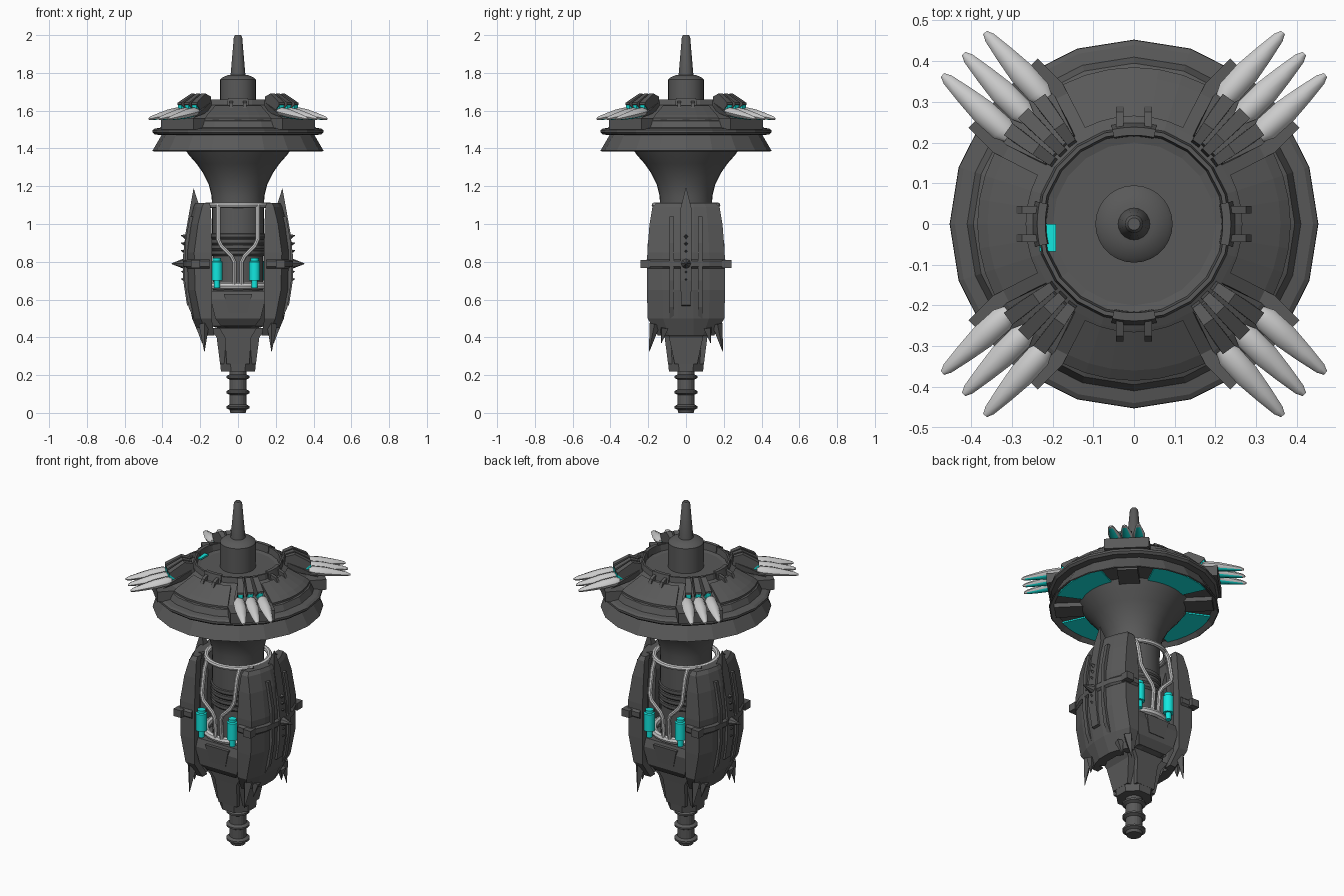
import bpy, bmesh, math
from mathutils import Matrix, Vector

if "Cube" in bpy.data.objects:
    bpy.data.objects.remove(bpy.data.objects["Cube"])

def material(name, c):
    m = bpy.data.materials.new(name)
    m.diffuse_color = (*c, 1)
    m.use_nodes = True
    m.node_tree.nodes["Principled BSDF"].inputs["Base Color"].default_value = m.diffuse_color
    return m

DARK = material("dark_metal", (0.1, 0.1, 0.1))
GREY = material("light_grey", (0.6, 0.6, 0.6))
CYAN = material("cyan_glow", (0.006, 0.8, 0.74))
I = Matrix.Identity(4)

def rot(deg):
    return Matrix.Rotation(math.radians(deg), 4, 'Z')

def loft(name, rings, mat, M=I, smooth=0):
    """Skin equal-length rings of points into one capped solid."""
    bm = bmesh.new()
    vs = [[bm.verts.new(M @ Vector(p)) for p in r] for r in rings]
    n = len(rings[0])
    for a, b in zip(vs, vs[1:]):
        for i in range(n):
            bm.faces.new((a[i], a[(i + 1) % n], b[(i + 1) % n], b[i]))
    bm.faces.new(vs[0])
    bm.faces.new(vs[-1])
    bmesh.ops.recalc_face_normals(bm, faces=bm.faces)
    me = bpy.data.meshes.new(name)
    bm.to_mesh(me)
    bm.free()
    me.materials.append(mat)
    o = bpy.data.objects.new(name, me)
    bpy.context.collection.objects.link(o)
    if smooth:
        bpy.ops.object.select_all(action='DESELECT')
        o.select_set(True)
        bpy.context.view_layer.objects.active = o
        bpy.ops.object.shade_smooth_by_angle(angle=math.radians(smooth))
    return o

def revolve(name, prof, mat, n=24, start=0.0, M=I, smooth=0):
    ring = [start + 2 * math.pi * i / n for i in range(n)]
    return loft(name, [[(r * math.cos(a), r * math.sin(a), z) for a in ring]
                       for r, z in prof], mat, M, smooth)

def box(name, x, y, z, mat, M=I):
    return loft(name, [[(x[0], y[0], k), (x[1], y[0], k), (x[1], y[1], k), (x[0], y[1], k)]
                       for k in z], mat, M)

def prism(name, pts, mat, M=I):
    """Outline points (x, z, half width) extruded along y."""
    return loft(name, [[(x, s * w, z) for x, z, w in pts] for s in (-1, 1)], mat, M)

def sector(name, a, prof, mat, M=I, n=6):
    """Sweep a closed (r, z) section from -a to +a degrees."""
    angs = [math.radians(-a + 2 * a * i / n) for i in range(n + 1)]
    return loft(name, [[(r * math.cos(t), r * math.sin(t), z) for r, z in prof]
                       for t in angs], mat, M)

def spike(name, base, tip, r, mat, M=I, n=6):
    base, tip = Vector(base), Vector(tip)
    q = (tip - base).to_track_quat('Z', 'Y').to_matrix().to_4x4()
    L = (tip - base).length
    return revolve(name, [(r, 0), (r * 0.05, L)], mat, n, 0, M @ Matrix.Translation(base) @ q)

def pipe(name, pts, r, mat, M=I, cyclic=False):
    cu = bpy.data.curves.new(name, 'CURVE')
    cu.dimensions = '3D'
    cu.bevel_depth, cu.bevel_resolution, cu.use_fill_caps = r, 2, True
    sp = cu.splines.new('POLY')
    sp.points.add(len(pts) - 1)
    for p, q in zip(sp.points, pts):
        p.co = (*(M @ Vector(q)), 1)
    sp.use_cyclic_u = cyclic
    cu.materials.append(mat)
    o = bpy.data.objects.new(name, cu)
    bpy.context.collection.objects.link(o)
    bpy.ops.object.select_all(action='DESELECT')
    o.select_set(True)
    bpy.context.view_layer.objects.active = o
    bpy.ops.object.convert(target='MESH')
    bpy.ops.object.shade_smooth_by_angle()

# bottom rod with collars
rod = [(0.04, 0)]
for z in (0.03, 0.11, 0.19):
    rod += [(0.045, z - 0.014), (0.062, z - 0.005), (0.062, z + 0.005), (0.045, z + 0.014)]
revolve("bottom_rod", rod + [(0.045, 0.24)], DARK, 20)

# faceted base and lower body
revolve("base_hub", [(0.098, 0.22), (0.116, 0.40), (0.118, 0.45), (0.155, 0.46), (0.18, 0.60),
                     (0.18, 0.64), (0.14, 0.65)], DARK, 8, math.pi / 8)
# core, ridges and flared neck
core = [(0.135, 0.6), (0.135, 0.83)]
for z in (0.85, 0.88, 0.91, 0.94):
    core += [(0.145, z - 0.01), (0.145, z + 0.008), (0.137, z + 0.01)]
revolve("core", core + [(0.137, 1.0), (0.137, 1.1)], DARK, 32, smooth=30)
revolve("flared_neck", [(0.137, 1.09), (0.14, 1.15), (0.155, 1.21), (0.185, 1.27), (0.22, 1.32),
                        (0.26, 1.365), (0.29, 1.41)], DARK, 32, smooth=40)

# wide dish with skirt, rim disc and recessed top
revolve("dish", [(0.25, 1.41), (0.42, 1.41), (0.447, 1.385), (0.453, 1.388), (0.405, 1.47),
                 (0.44, 1.474), (0.452, 1.485), (0.452, 1.497), (0.44, 1.505), (0.41, 1.51),
                 (0.395, 1.545), (0.365, 1.56), (0.26, 1.62), (0.24, 1.63), (0.235, 1.66),
                 (0.225, 1.66), (0.22, 1.625), (0.20, 1.62), (0.10, 1.62)], DARK, 20)
# central column and antenna
revolve("top_column", [(0.095, 1.61), (0.095, 1.765), (0.085, 1.775), (0.05, 1.79)], DARK, 28, smooth=30)
revolve("antenna", [(0.04, 1.78), (0.022, 1.99), (0.015, 2.0)], DARK, 20, smooth=40)
box("rim_light", (-0.232, -0.192), (-0.068, 0.0), (1.63, 1.639), CYAN)

for k in range(4):
    A = rot(90 * k)
    # glowing underside, raised top panels and rim brackets
    sector("underside_light", 25, [(0.285, 1.402), (0.42, 1.402), (0.42, 1.411), (0.285, 1.411)], CYAN, A)
    sector("dish_panel", 27, [(0.27, 1.60), (0.265, 1.628), (0.36, 1.578), (0.385, 1.56),
                              (0.385, 1.545)], DARK, A)
    sector("rim_block", 13, [(0.215, 1.63), (0.218, 1.668), (0.238, 1.668), (0.25, 1.62)], DARK, A)
    for s in (-1, 1):
        prism("rim_bracket", [(0.23, 1.60, 0.009), (0.23, 1.655, 0.009), (0.275, 1.64, 0.009),
                              (0.30, 1.595, 0.009)], DARK, A @ Matrix.Translation((0, s * 0.035, 0)))
    # diagonal mounts
    D = rot(45 + 90 * k)
    box("under_block", (0.26, 0.42), (-0.055, 0.055), (1.385, 1.42), DARK, D)
    box("claw_mount", (0.30, 0.455), (-0.12, 0.12), (1.50, 1.56), DARK, D)
    prism("claw_bed", [(0.25, 1.60, 0.05), (0.26, 1.64, 0.05), (0.36, 1.60, 0.085),
                       (0.42, 1.56, 0.085)], DARK, D)
    for s in (-1, 0, 1):
        # rib with a small gem under its outer end
        R = D @ Matrix.Translation((0.25, s * 0.033, 0)) @ rot(s * 9)
        prism("rib", [(-0.01, 1.60, 0.012), (0.0, 1.675, 0.012), (0.05, 1.69, 0.015),
                      (0.135, 1.642, 0.018), (0.135, 1.632, 0.018), (0.10, 1.60, 0.018)], DARK, R)
        prism("gem", [(0.10, 1.60, 0.014), (0.10, 1.636, 0.014), (0.134, 1.634, 0.014),
                      (0.134, 1.60, 0.014)], CYAN, R)
        # claw, with glowing lower faces
        F = D @ Matrix.Translation((0.25, s * 0.056, 0)) @ rot(s * 3)
        rings = []
        for x, w, zc, h in ((0.12, 0.02, 1.597, 0.016), (0.145, 0.031, 1.593, 0.024),
                            (0.21, 0.031, 1.582, 0.024), (0.27, 0.023, 1.571, 0.018),
                            (0.325, 0.014, 1.561, 0.011), (0.342, 0.006, 1.557, 0.005)):
            rings.append([(x, w * math.cos(t), zc + h * math.sin(t))
                          for t in (i * math.pi / 4 for i in range(8))])
        claw = loft("claw", rings, GREY, F, smooth=50)
        claw.data.materials.append(CYAN)
        for p in claw.data.polygons:
            if p.index < 32 and p.normal.z < -0.6:
                p.material_index = 1

# side shells: half section mirrored across y, lofted upwards
def section(z, xo, yh, xi, g=0.0):
    half = [(xi, yh + g), (xo - 0.045, yh + g), (xo - 0.015 + g, yh * 0.6), (xo + g, 0.04)]
    inner = [(xo - 0.05, 0.04), (xo - 0.07, yh * 0.5), (xi + 0.03, yh - 0.05), (xi, yh - 0.045)]
    loop = half + [(x, -y) for x, y in reversed(half)]
    loop += [(x, -y) for x, y in reversed(inner)] + inner
    return [(x, y, z) for x, y in loop]

for k in (0, 1):
    S = rot(180 * k)
    loft("side_shell", [section(*v) for v in (
        (0.41, 0.205, 0.15, 0.125), (0.50, 0.243, 0.203, 0.14), (0.65, 0.272, 0.207, 0.138),
        (0.85, 0.277, 0.205, 0.138), (1.0, 0.257, 0.193, 0.14), (1.09, 0.235, 0.178, 0.145),
        (1.11, 0.225, 0.16, 0.15))], DARK, S)
    loft("shell_band", [section(z, 0.276, 0.206, 0.15, g) for z, g in (
        (0.765, 0.0), (0.775, 0.012), (0.803, 0.012), (0.813, 0.0))], DARK, S)
    # central fin with pointed top and studs
    prism("shell_fin", [(0.17, 0.98, 0.034), (0.20, 1.08, 0.03), (0.235, 1.19, 0.002),
                        (0.255, 1.08, 0.03), (0.278, 0.95, 0.03), (0.292, 0.82, 0.03),
                        (0.29, 0.70, 0.03), (0.27, 0.57, 0.025), (0.20, 0.55, 0.02)], DARK, S)
    for z in (0.70, 0.74, 0.85, 0.89, 0.93):
        spike("fin_stud", (0.265, 0, z), (0.302, 0, z + 0.01), 0.02, DARK, S, 4)
    spike("side_spike", (0.27, 0, 0.79), (0.352, 0, 0.79), 0.034, DARK, S, 8)
    for s in (-1, 1):
        # band corner lugs, trim strips and lower barbs
        box("band_lug", (0.20, 0.25), (s * 0.19, s * 0.24), (0.768, 0.81), DARK, S)
        prism("shell_trim", [(0.235, 0.50, 0.012), (0.262, 0.56, 0.012), (0.283, 0.70, 0.012),
                             (0.28, 0.90, 0.012), (0.255, 1.04, 0.012), (0.22, 1.04, 0.012),
                             (0.22, 0.50, 0.012)], DARK, S @ Matrix.Translation((0, s * 0.075, 0)))
        spike("lower_barb", (0.18, s * 0.165, 0.47), (0.178, s * 0.195, 0.325), 0.028, DARK, S, 4)
        spike("lower_barb_small", (0.20, s * 0.115, 0.45), (0.19, s * 0.13, 0.37), 0.025, DARK, S, 4)

# pipe rings around the core
for z, R, r in ((1.10, 0.168, 0.014), (0.672, 0.172, 0.02)):
    pipe("pipe_ring", [(R * math.cos(i * math.pi / 16), R * math.sin(i * math.pi / 16), z)
                       for i in range(32)], r, GREY, cyclic=True)

# front and back bays: pipes, canisters and lower plates
for k in (0, 1):
    B = rot(180 * k)
    for s in (-1, 1):
        pipe("feed_pipe", [(s * 0.105, -0.135, 1.10), (s * 0.105, -0.16, 1.05), (s * 0.105, -0.185, 0.92),
                           (s * 0.09, -0.193, 0.885), (s * 0.035, -0.19, 0.83), (s * 0.02, -0.187, 0.80),
                           (s * 0.02, -0.175, 0.67)], 0.012, GREY, B)
    for x in (-0.112, 0.088):
        T = B @ Matrix.Translation((x, -0.178, 0))
        revolve("canister", [(0.016, 0.66), (0.016, 0.70), (0.029, 0.70), (0.029, 0.80), (0.022, 0.805),
                             (0.022, 0.82)], CYAN, 16, M=T, smooth=30)
    loft("lower_plate", [[(-w, -0.10, z), (w, -0.10, z), (w, y, z), (-w, y, z)] for w, y, z in (
        (0.09, -0.15, 0.46), (0.12, -0.182, 0.50), (0.145, -0.19, 0.60), (0.14, -0.175, 0.645))], DARK, B)
    loft("plate_inset", [[(-w, y + 0.02, z), (w, y + 0.02, z), (w, y, z), (-w, y, z)] for w, y, z in (
        (0.05, -0.188, 0.53), (0.075, -0.198, 0.63))], DARK, B)
    loft("base_flange", [[(-w, 0, z), (w, 0, z), (w, y, z), (-w, y, z)] for w, y, z in (
        (0.06, -0.095, 0.26), (0.07, -0.113, 0.40), (0.10, -0.12, 0.45))], DARK, B)
    loft("side_flange", [[(0, -w, z), (x, -w, z), (x, w, z), (0, w, z)] for w, x, z in (
        (0.06, 0.095, 0.26), (0.09, 0.113, 0.40), (0.10, 0.15, 0.45))], DARK, B)
